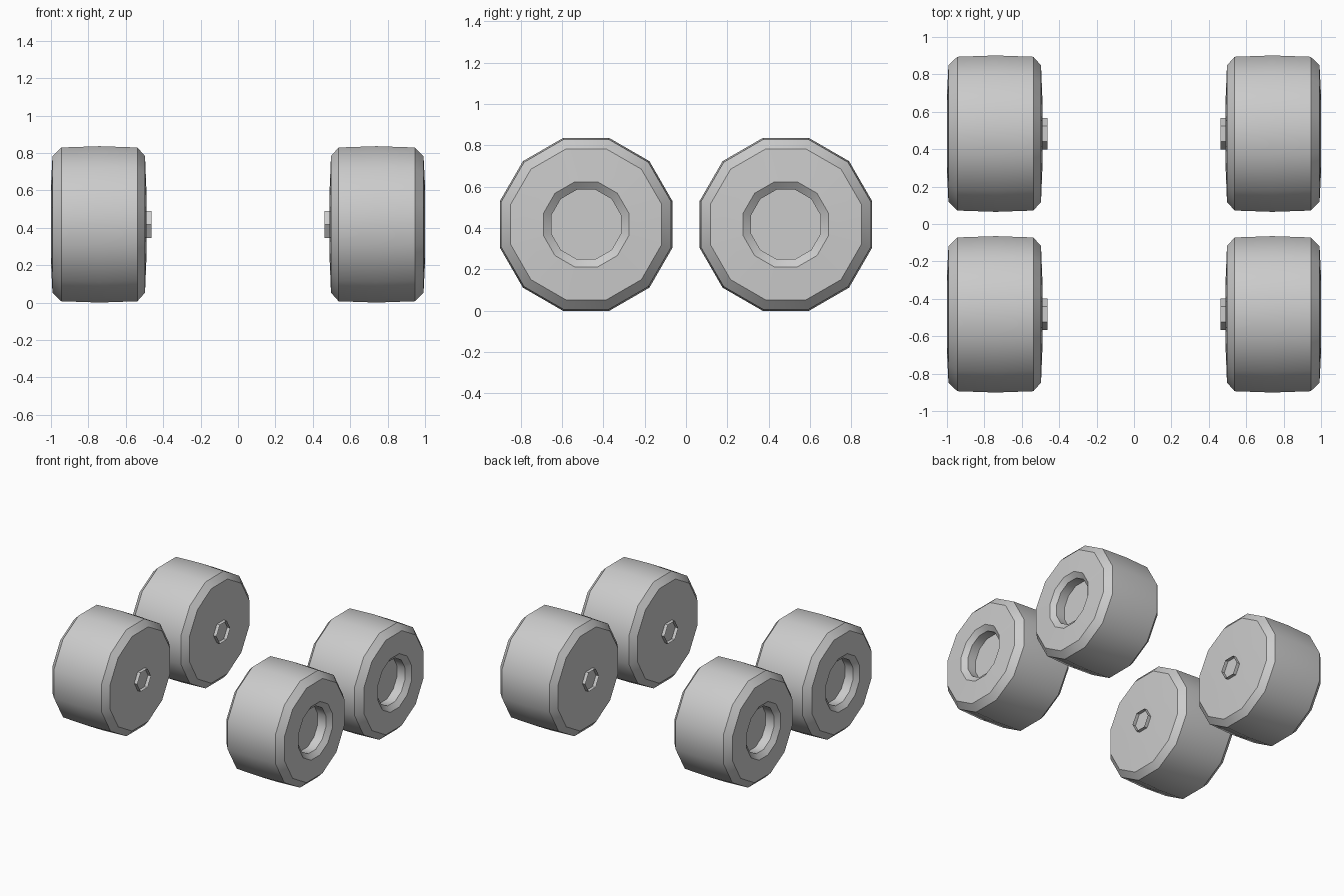
import bpy, bmesh, math

if "Cube" in bpy.data.objects:
    bpy.data.objects.remove(bpy.data.objects["Cube"])

WHEEL_Y, WHEEL_Z = 0.483, 0.418
SIDES = 12
K = 1 / math.cos(math.pi / SIDES)   # flat-to-flat radius -> corner radius

# (x, flat radius) from inner face centre, over the tread, to the recessed rim
TYRE = [(0.489, 0.08), (0.490, 0.19), (0.497, 0.365), (0.538, 0.411),
        (0.74, 0.418), (0.945, 0.411), (0.992, 0.365), (1.0, 0.206),
        (0.97, 0.168), (0.90, 0.168)]


def lathe(name, profile, sides, phase, sx, sy, caps):
    """Spin a profile about the x axis and place it at one corner."""
    bm = bmesh.new()
    rings = []
    for x, r in profile:
        ring = []
        for i in range(sides):
            a = phase + 2 * math.pi * i / sides
            ring.append(bm.verts.new((sx * x, r * math.cos(a), r * math.sin(a))))
        rings.append(ring)
    for a, b in zip(rings, rings[1:]):
        for i in range(sides):
            j = (i + 1) % sides
            bm.faces.new((a[i], a[j], b[j], b[i]))
    if caps:
        bm.faces.new(rings[0])
        bm.faces.new(rings[-1])
    bmesh.ops.recalc_face_normals(bm, faces=bm.faces)
    me = bpy.data.meshes.new(name)
    bm.to_mesh(me)
    bm.free()
    ob = bpy.data.objects.new(name, me)
    ob.location = (0, sy * WHEEL_Y, WHEEL_Z)
    bpy.context.collection.objects.link(ob)
    bpy.ops.object.select_all(action='DESELECT')
    ob.select_set(True)
    bpy.context.view_layer.objects.active = ob
    bpy.ops.object.shade_smooth_by_angle(angle=math.radians(32))
    return ob


for sx, side in ((-1, "left"), (1, "right")):
    for sy, end in ((-1, "front"), (1, "back")):
        # tyre with recessed outer rim
        lathe(f"{end}_{side}_wheel", [(x, r * K) for x, r in TYRE],
              SIDES, math.pi / SIDES, sx, sy, True)
        # open hexagonal axle stub on the inner face
        lathe(f"{end}_{side}_axle_stub", [(0.495, 0.084), (0.463, 0.084)],
              6, 0, sx, sy, False)
